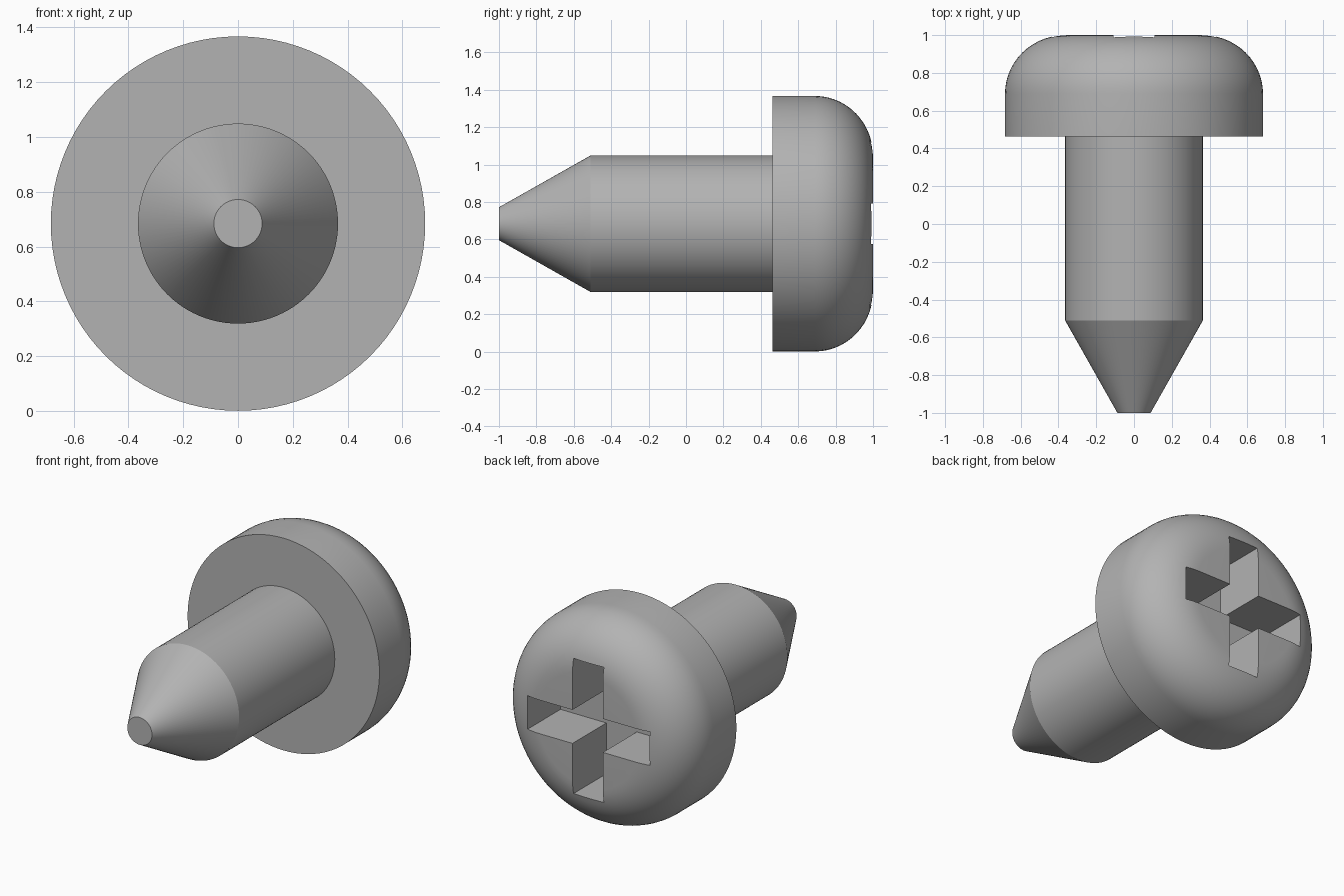
import bpy, bmesh, math

if "Cube" in bpy.data.objects:
    bpy.data.objects.remove(bpy.data.objects["Cube"])

CZ = 0.684      # height of the screw axis
SEG = 96

steel = bpy.data.materials.new("grey steel")
steel.diffuse_color = (0.45, 0.45, 0.45, 1)
steel.use_nodes = True
steel.node_tree.nodes["Principled BSDF"].inputs["Base Color"].default_value = steel.diffuse_color


def finish(name, bm):
    bmesh.ops.recalc_face_normals(bm, faces=bm.faces)
    me = bpy.data.meshes.new(name)
    bm.to_mesh(me)
    bm.free()
    ob = bpy.data.objects.new(name, me)
    bpy.context.collection.objects.link(ob)
    me.materials.append(steel)
    return ob


def lathe(name, profile):
    """Revolve (radius, y) points about the screw axis and cap both ends."""
    bm = bmesh.new()
    rings = []
    for r, y in profile:
        rings.append([bm.verts.new((r * math.sin(2 * math.pi * i / SEG), y,
                                    CZ + r * math.cos(2 * math.pi * i / SEG)))
                      for i in range(SEG)])
    for a, b in zip(rings, rings[1:]):
        for i in range(SEG):
            j = (i + 1) % SEG
            bm.faces.new((a[i], a[j], b[j], b[i]))
    bm.faces.new(rings[0])
    bm.faces.new(rings[-1])
    return finish(name, bm)


def smooth(ob, angle):
    bpy.ops.object.select_all(action='DESELECT')
    ob.select_set(True)
    bpy.context.view_layer.objects.active = ob
    bpy.ops.object.shade_smooth_by_angle(angle=math.radians(angle))


# Shaft with blunt conical tip
shaft = lathe("shaft", [(0.088, -1), (0.365, -0.51), (0.365, 0.48)])
smooth(shaft, 25)

# Pan head with rounded shoulder
N = 14
shoulder = [(0.363 + 0.32 * math.cos(math.pi / 2 * i / N),
             0.69 + 0.31 * math.sin(math.pi / 2 * i / N)) for i in range(N + 1)]
head = lathe("head", [(0.683, 0.463)] + shoulder)

# Cross-shaped cutter for the drive recess
w, l = 0.108, 0.435
quarter = [(w, w), (w, l), (-w, l)]
outline = []
for k in range(4):
    c, s = [(1, 0), (0, 1), (-1, 0), (0, -1)][k]
    outline += [(x * c - z * s, x * s + z * c) for x, z in quarter]
bm = bmesh.new()
face = bm.faces.new([bm.verts.new((x, 0.655, CZ + z)) for x, z in outline])
ext = bmesh.ops.extrude_face_region(bm, geom=[face])
bmesh.ops.translate(bm, vec=(0, 0.5, 0),
                    verts=[v for v in ext["geom"] if isinstance(v, bmesh.types.BMVert)])
cutter = finish("cross_cutter", bm)
cutter.hide_render = True

mod = head.modifiers.new("cross recess", 'BOOLEAN')
mod.operation = 'DIFFERENCE'
mod.solver = 'EXACT'
mod.object = cutter
bpy.context.view_layer.objects.active = head
bpy.ops.object.modifier_apply(modifier=mod.name)
bpy.data.objects.remove(cutter)
smooth(head, 30)
